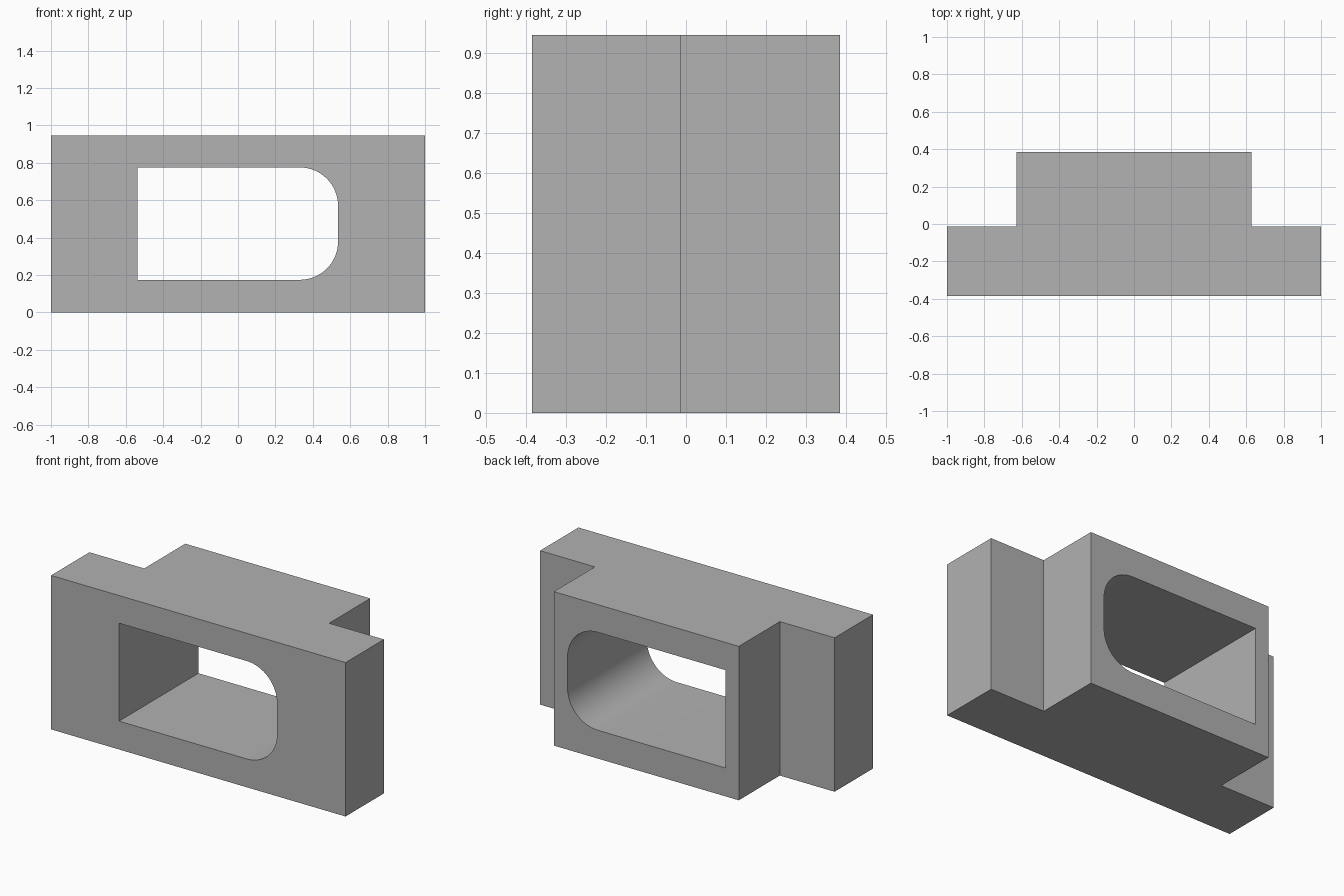
import bpy, bmesh, math
from mathutils import Vector

if "Cube" in bpy.data.objects:
    bpy.data.objects.remove(bpy.data.objects["Cube"], do_unlink=True)

HEIGHT, DEPTH = 0.945, 0.385
STEP_Y, BACK_X = -0.013, 0.628

grey = bpy.data.materials.new("plain grey")
grey.use_nodes = True
colour = (0.445, 0.445, 0.445, 1)
grey.diffuse_color = colour
grey.node_tree.nodes["Principled BSDF"].inputs["Base Color"].default_value = colour


def prism(name, profile, direction):
    """Extrude a closed profile along a direction into a solid."""
    bm = bmesh.new()
    face = bm.faces.new([bm.verts.new(p) for p in profile])
    out = bmesh.ops.extrude_face_region(bm, geom=[face])
    moved = [v for v in out["geom"] if isinstance(v, bmesh.types.BMVert)]
    bmesh.ops.translate(bm, verts=moved, vec=Vector(direction))
    bmesh.ops.recalc_face_normals(bm, faces=bm.faces)
    mesh = bpy.data.meshes.new(name)
    bm.to_mesh(mesh)
    bm.free()
    mesh.materials.append(grey)
    obj = bpy.data.objects.new(name, mesh)
    bpy.context.collection.objects.link(obj)
    return obj


# T-shaped block: wide front plate with a narrower rear section
half = [(1, -DEPTH), (1, STEP_Y), (BACK_X, STEP_Y), (BACK_X, DEPTH)]
outline = half + [(-x, y) for x, y in reversed(half)]
block = prism("stepped_block", [(x, y, 0) for x, y in outline], (0, 0, HEIGHT))

# Through window: square corners on one side, rounded on the other
LEFT, RIGHT, LOW, HIGH, RADIUS, STEPS = -0.538, 0.535, 0.174, 0.775, 0.205, 16
window = [(LEFT, HIGH), (LEFT, LOW)]
for centre_z, start in ((LOW + RADIUS, -math.pi / 2), (HIGH - RADIUS, 0)):
    for i in range(STEPS + 1):
        a = start + i / STEPS * math.pi / 2
        window.append((RIGHT - RADIUS + RADIUS * math.cos(a),
                       centre_z + RADIUS * math.sin(a)))
cutter = prism("window_cutter", [(x, -1, z) for x, z in window], (0, 2, 0))
cutter.hide_render = True
cutter.hide_set(True)

cut = block.modifiers.new("window", 'BOOLEAN')
cut.operation = 'DIFFERENCE'
cut.solver = 'EXACT'
cut.object = cutter

# Bake the cut, then smooth the rounded corners only
bpy.ops.object.select_all(action='DESELECT')
bpy.context.view_layer.objects.active = block
block.select_set(True)
bpy.ops.object.modifier_apply(modifier=cut.name)
bpy.data.objects.remove(cutter, do_unlink=True)
bpy.ops.object.shade_smooth_by_angle(angle=math.radians(30))
